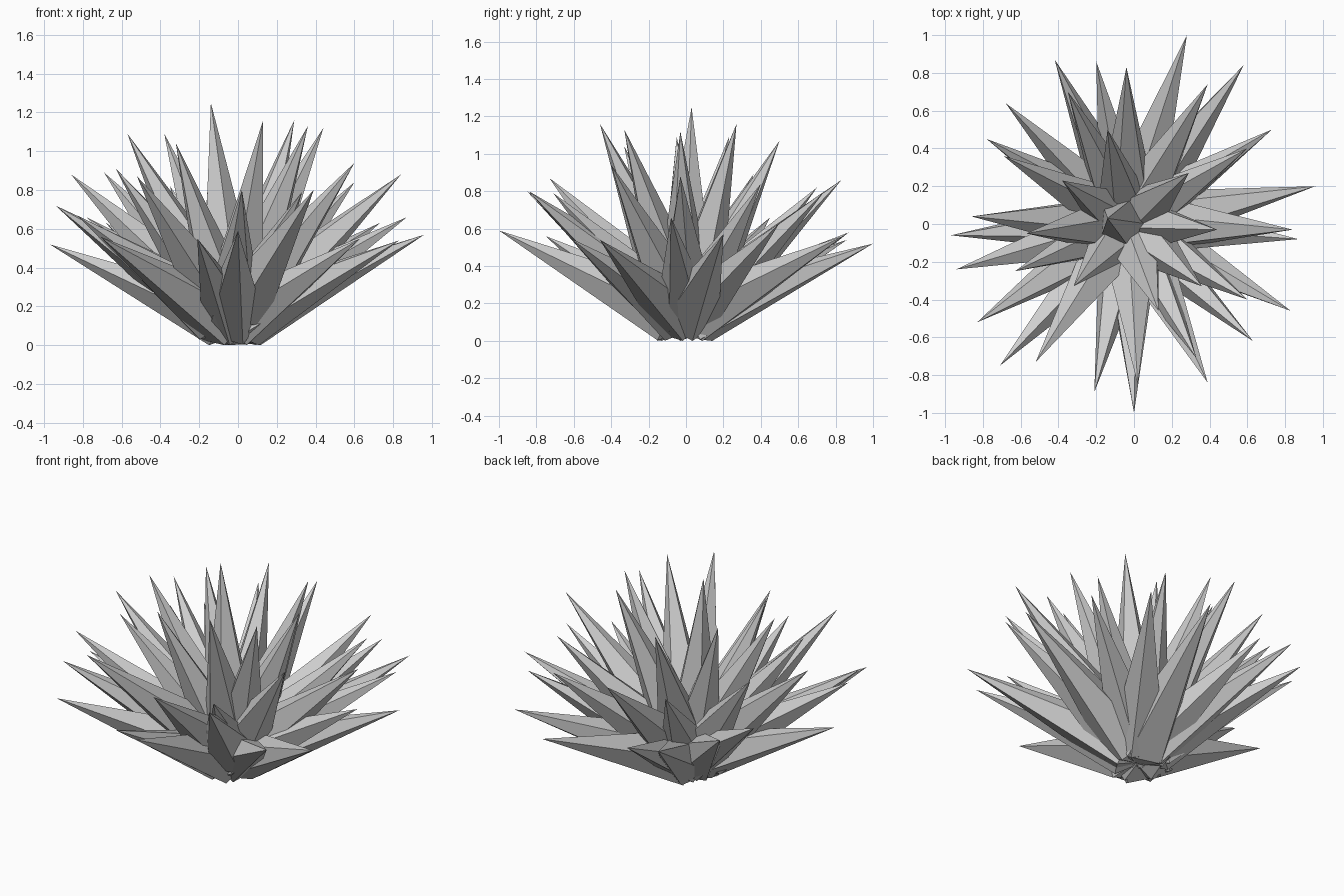
import bpy, bmesh, math, random
from mathutils import Vector

random.seed(4)
cube = bpy.data.objects.get("Cube")
if cube:
    bpy.data.objects.remove(cube)

grey = bpy.data.materials.new("crystal grey")
grey.use_nodes = True
color = (0.62, 0.62, 0.62, 1)
grey.diffuse_color = color
grey.node_tree.nodes["Principled BSDF"].inputs["Base Color"].default_value = color

HUB = Vector((-0.03, 0, 0.1))
SIDES = 5


def crystal(name, tip):
    """Faceted spike: a blunt point behind the hub, a wide ring and a long tip."""
    tip = Vector(tip)
    axis = tip - HUB
    turn = axis.to_track_quat('Z', 'Y')
    share = 0.35 * tip.z - 0.12
    radius = 0.16 * axis.length * (1 - share)
    spin = random.uniform(0, math.tau)
    bm = bmesh.new()
    root, end = bm.verts.new(HUB - axis * 0.07), bm.verts.new(tip)
    ring = []
    for i in range(SIDES):
        a = spin + math.tau * i / SIDES
        offset = Vector((math.cos(a), math.sin(a), 0)) * radius
        point = HUB + axis * share + turn @ offset
        point.z = max(point.z, 0)
        ring.append(bm.verts.new(point))
    for a, b in zip(ring, ring[1:] + ring[:1]):
        bm.faces.new((a, b, end))
        bm.faces.new((b, a, root))
    bmesh.ops.recalc_face_normals(bm, faces=bm.faces)
    mesh = bpy.data.meshes.new(name)
    bm.to_mesh(mesh)
    bm.free()
    mesh.materials.append(grey)
    bpy.context.collection.objects.link(bpy.data.objects.new(name, mesh))


# Tips of the low, middle and upright crystals
low = [(.28, 1, .52), (.58, .84, .56), (.73, .5, .63), (.96, .2, .57),
       (.87, -.08, .66), (.83, -.46, .54), (.63, -.62, .55), (0, -1, .59),
       (-.21, -.89, .55), (-.71, -.75, .56), (-.83, -.52, .67), (-.94, -.24, .72),
       (-.97, -.06, .52), (-.78, .45, .66), (-.68, .64, .63), (-.42, .87, .58),
       (-.2, .86, .54)]
middle = [(.39, .74, .8), (.6, .4, .84), (.84, -.03, .88), (.6, -.4, .94),
          (.39, -.84, .8), (.33, -.71, .79), (.02, -.85, .8), (-.52, -.73, .87),
          (-.63, -.25, .91), (-.86, .04, .88), (-.69, .36, .89), (-.35, .7, .82),
          (-.04, .83, .86)]
upright = [(.44, -.03, 1.12), (.29, .27, 1.16), (.36, -.33, 1.13), (.13, -.46, 1.16),
           (-.32, -.33, 1.04), (-.57, -.05, 1.09), (-.38, .23, 1.09),
           (-.14, .5, 1.07), (-.14, .03, 1.25)]

for kind, tips in (("low", low), ("middle", middle), ("upright", upright)):
    for n, tip in enumerate(tips, 1):
        crystal(f"{kind}_crystal_{n}", tip)
